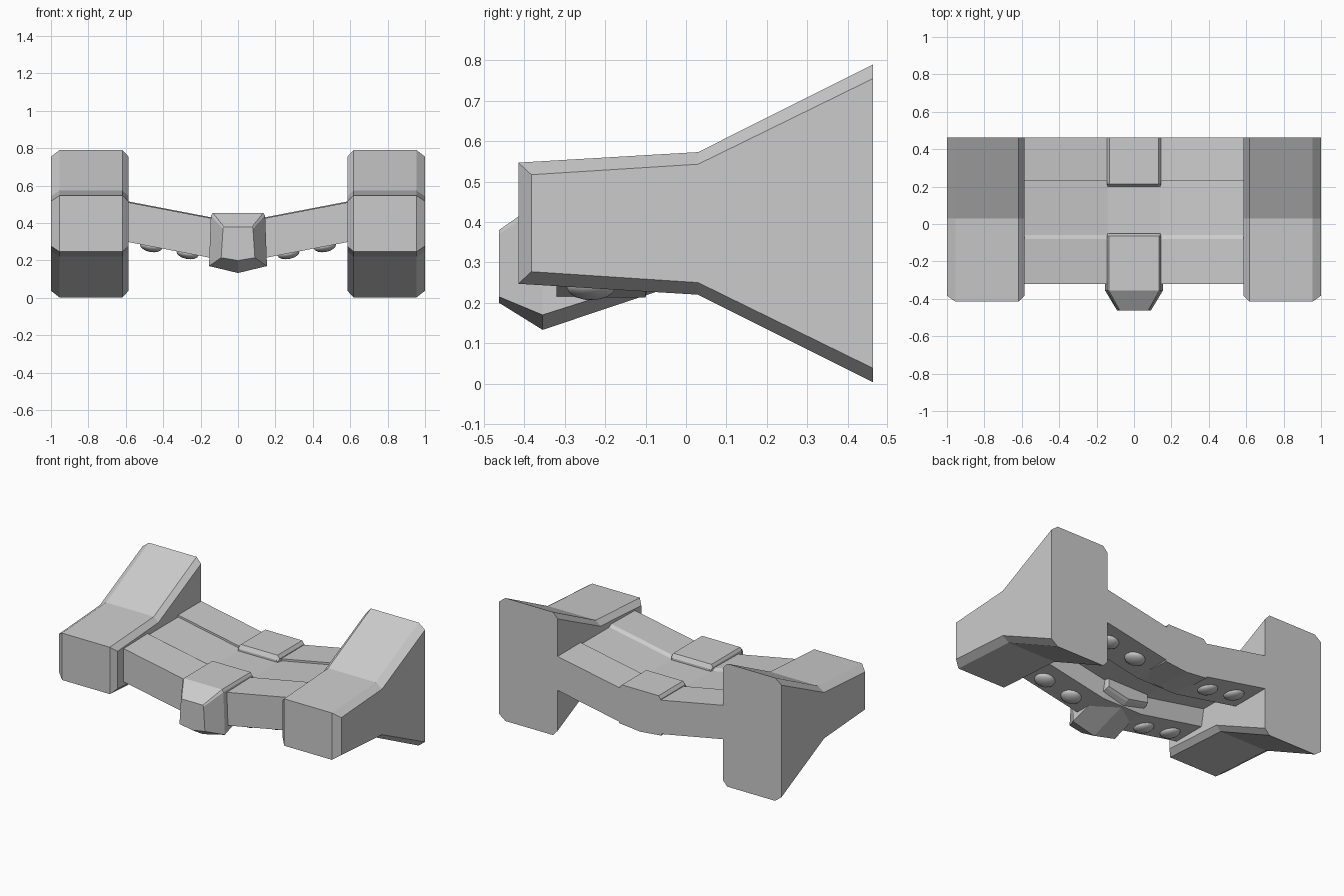
import bpy, bmesh, math

if "Cube" in bpy.data.objects:
    bpy.data.objects.remove(bpy.data.objects["Cube"])


def loft(name, rings, mirror=False):
    """Skin equal-length rings of points and cap both ends."""
    bm = bmesh.new()
    rows = [[bm.verts.new(p) for p in ring] for ring in rings]
    n = len(rows[0])
    for a, b in zip(rows, rows[1:]):
        for i in range(n):
            j = (i + 1) % n
            bm.faces.new((a[i], a[j], b[j], b[i]))
    bm.faces.new(rows[0])
    bm.faces.new(rows[-1])
    bmesh.ops.recalc_face_normals(bm, faces=bm.faces[:])
    me = bpy.data.meshes.new(name)
    bm.to_mesh(me)
    bm.free()
    ob = bpy.data.objects.new(name, me)
    bpy.context.collection.objects.link(ob)
    if mirror:
        ob.modifiers.new("Mirror", 'MIRROR')
    return ob


# Flared side pods with chamfered long edges
full = [(-.415, .247), (-.415, .547), (.03, .573), (.463, .79), (.463, .003), (.03, .22)]
inset = [(-.383, .277), (-.383, .517), (.03, .543), (.463, .755), (.463, .038), (.03, .25)]
loft("side_pod", [[(x, y, z) for y, z in prof] for x, prof in
                  ((.585, inset), (.617, full), (.955, full), (1.0, inset))], mirror=True)

# Bent bridge: thick front and rear beams joined by a thinner plate
section = [(-.32, .213), (-.32, .425), (-.08, .430), (-.06, .417), (.23, .417), (.23, .430),
           (.463, .430), (.463, .213), (.20, .213), (.17, .32), (-.08, .32), (-.10, .213)]
loft("bridge", [[(x, y, z + dz) for y, z in section] for x, dz in
                ((-.61, .09), (-.14, 0), (.14, 0), (.61, .09))])


def block_ring(y, top_w, top, side_w, side, low_w, low, keel):
    half = [(top_w, top), (side_w, side), (low_w, low)]
    return ([(x, y, z) for x, z in half] + [(0, y, keel)] +
            [(-x, y, z) for x, z in reversed(half)])


# Front nose block with tapered face and V-shaped keel
loft("nose_block", [
    block_ring(-.463, .075, .38, .08, .37, .09, .215, .20),
    block_ring(-.355, .135, .455, .145, .44, .155, .17, .133),
    block_ring(-.065, .135, .455, .145, .44, .15, .262, .23),
    block_ring(-.05, .13, .43, .14, .42, .145, .27, .24)])

# Rear centre block, flush with the back
loft("rear_block", [
    block_ring(.20, .13, .43, .14, .42, .145, .26, .25),
    block_ring(.215, .13, .455, .145, .435, .15, .22, .205),
    block_ring(.463, .13, .455, .145, .435, .15, .205, .19)])

# Shallow domes under both beams
tilt = math.atan2(.09, .47)
for y in (-.235, .33):
    for x in (.27, .465):
        for s in (-1, 1):
            z = .213 + .09 * (x - .14) / .47
            bpy.ops.mesh.primitive_uv_sphere_add(segments=16, ring_count=8, radius=.06,
                                                 location=(s * x, y, z),
                                                 rotation=(0, -s * tilt, 0))
            dome = bpy.context.object
            dome.name = "under_dome"
            dome.scale.z = .5
            bpy.ops.object.shade_smooth_by_angle()
